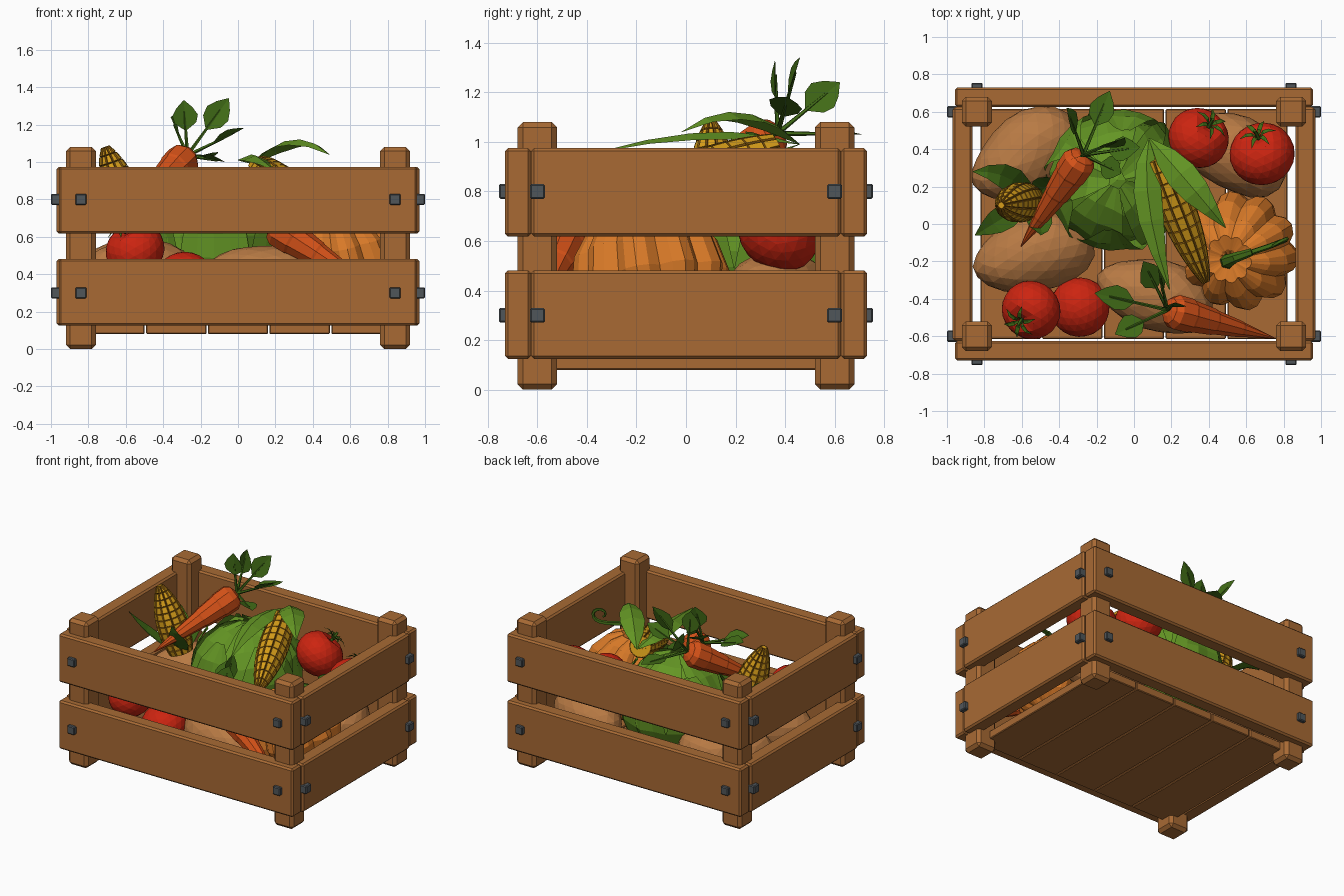
import bpy, bmesh, math, random
from mathutils import Vector, Matrix

if "Cube" in bpy.data.objects:
    bpy.data.objects.remove(bpy.data.objects["Cube"])
random.seed(4)
V = Vector


def material(name, *srgb):
    col = [((c / 255 + 0.055) / 1.055) ** 2.4 for c in srgb] + [1]
    m = bpy.data.materials.new(name)
    m.use_nodes = True
    m.diffuse_color = col
    m.node_tree.nodes["Principled BSDF"].inputs["Base Color"].default_value = col
    return m


WOOD = material("crate wood", 168, 106, 52)
METAL = material("bolt metal", 80, 86, 90)
RED = material("tomato red", 204, 36, 16)
LEAF = material("leaf green", 64, 106, 22)
CABBAGE = material("cabbage green", 100, 150, 36)
CARROT = material("carrot orange", 214, 82, 24)
CORN = material("corn yellow", 218, 160, 26)
SEAM = material("corn seam", 140, 92, 14)
PUMPKIN = material("pumpkin orange", 217, 122, 40)
POTATO = material("potato brown", 184, 122, 68)


def finish(name, bm, *mats):
    me = bpy.data.meshes.new(name)
    bm.to_mesh(me)
    bm.free()
    for m in mats:
        me.materials.append(m)
    ob = bpy.data.objects.new(name, me)
    bpy.context.collection.objects.link(ob)
    return ob


def box(name, centre, size, mat, bevel=0.012):
    bm = bmesh.new()
    bmesh.ops.create_cube(bm, size=1, matrix=Matrix.Translation(centre) @ Matrix.Diagonal((*size, 1)))
    bmesh.ops.bevel(bm, geom=bm.edges[:], offset=bevel, segments=1, affect='EDGES')
    finish(name, bm, mat)


def rings(centres, dirs, radii, sides, ribs=(1,)):
    """Skin circles placed along a path; ribs repeats radius factors around each circle."""
    bm = bmesh.new()
    u = dirs[0].orthogonal().normalized()
    loops = []
    for c, d, r in zip(centres, dirs, radii):
        d = d.normalized()
        u = (u - d * u.dot(d)).normalized()
        w = d.cross(u)
        angles = [math.tau * j / sides for j in range(sides)]
        loops.append([bm.verts.new(c + (u * math.cos(a) + w * math.sin(a)) * r * ribs[j % len(ribs)])
                      for j, a in enumerate(angles)])
    for a, b in zip(loops, loops[1:]):
        for j in range(sides):
            k = (j + 1) % sides
            bm.faces.new((a[j], a[k], b[k], b[j]))
    bm.faces.new(loops[0][::-1])
    bm.faces.new(loops[-1])
    return bm


def lathe(p0, p1, profile, sides, ribs=(1,)):
    """Profile pairs are (position along the axis 0..1, radius)."""
    p0, p1 = V(p0), V(p1)
    return rings([p0.lerp(p1, t) for t, r in profile], [p1 - p0] * len(profile),
                 [r for t, r in profile], sides, ribs)


def tube(name, pts, r0, r1, mat, sides=5):
    pts = [V(p) for p in pts]
    n = len(pts) - 1
    dirs = [pts[min(i + 1, n)] - pts[max(i - 1, 0)] for i in range(n + 1)]
    finish(name, rings(pts, dirs, [r0 + (r1 - r0) * i / n for i in range(n + 1)], sides), mat)


def leaf(name, base, mid, tip, width, mat, hint=(0, 0, 1), fold=0.25, rows=5):
    """Pointed folded blade passing base, mid and tip."""
    base, mid, tip = V(base), V(mid), V(tip)
    ctrl = mid * 2 - (base + tip) / 2
    bm = bmesh.new()
    prev = None
    for i in range(rows + 1):
        t = i / rows
        c = base * (1 - t) ** 2 + ctrl * 2 * t * (1 - t) + tip * t * t
        d = ((ctrl - base) * (1 - t) + (tip - ctrl) * t).normalized()
        side = d.cross(V(hint)).normalized()
        up = side.cross(d)
        w = width * max(math.sin(math.pi * t ** 0.85), 0.03)
        row = [bm.verts.new(p) for p in (c - side * w + up * w * fold, c, c + side * w + up * w * fold)]
        if prev:
            for j in range(2):
                bm.faces.new((prev[j], prev[j + 1], row[j + 1], row[j]))
        prev = row
    finish(name, bm, mat)


# Crate: posts, slats, bolts and floor
for sx, lr in ((1, "left"), (-1, "right")):
    for sy, fb in ((-1, "front"), (1, "back")):
        box(f"post_{fb}_{lr}", (0.84 * sx, 0.6 * sy, 0.54), (0.16, 0.16, 1.08), WOOD, 0.022)
        for z in (0.3, 0.8):
            box(f"bolt_{fb}_{lr}", (0.84 * sx, 0.725 * sy, z), (0.06, 0.06, 0.06), METAL, 0.006)
            box(f"side_bolt_{fb}_{lr}", (0.965 * sx, 0.6 * sy, z), (0.07, 0.06, 0.06), METAL, 0.006)
for z, level in ((0.303, "lower"), (0.796, "upper")):
    for s, fb, lr in ((-1, "front", "right"), (1, "back", "left")):
        box(f"slat_{fb}_{level}", (0, 0.678 * s, z), (1.915, 0.105, 0.357), WOOD)
        box(f"slat_{lr}_{level}", (0.917 * s, 0, z), (0.105, 1.25, 0.357), WOOD)
for i in range(5):
    box(f"floor_plank_{i}", (0.33 * (i - 2), 0, 0.11), (0.322, 1.23, 0.06), WOOD, 0.005)


# Potatoes
def potato(centre, size, turn):
    bm = bmesh.new()
    bmesh.ops.create_icosphere(bm, subdivisions=3, radius=1)
    for v in bm.verts:
        v.co *= 1 + 0.05 * math.sin(3 * v.co.x + 2 * v.co.y + turn) + random.uniform(-0.01, 0.01)
        v.co.y *= 1 + 0.12 * v.co.x
    bm.transform(Matrix.Translation(centre) @ Matrix.Rotation(math.radians(turn), 4, 'Z') @ Matrix.Diagonal((*size, 1)))
    finish("potato", bm, POTATO)


potato((-0.58, 0.37, 0.38), (0.31, 0.21, 0.21), 30)
potato((-0.54, -0.16, 0.38), (0.32, 0.21, 0.21), 12)
potato((0.11, -0.38, 0.36), (0.31, 0.19, 0.2), -20)
potato((0.53, 0.38, 0.36), (0.31, 0.2, 0.2), -25)


# Tomatoes with calyx
def tomato(centre, r, axis):
    bm = bmesh.new()
    bmesh.ops.create_icosphere(bm, subdivisions=3, radius=r)
    for v in bm.verts:
        v.co.z *= 0.9
        if v.co.z > 0:
            v.co.z -= 0.25 * r * max(0, 1 - v.co.xy.length / (0.5 * r))
    axis = V(axis)
    place = Matrix.Translation(centre) @ axis.to_track_quat('Z', 'Y').to_matrix().to_4x4()
    bm.transform(place)
    finish("tomato", bm, RED)
    crown = 0.72 * r
    tube("tomato_stem", [place @ V((0, 0, crown)), place @ V((0.01, 0, crown + 0.07))], 0.012, 0.009, LEAF)
    for i in range(6):
        a = math.tau * i / 6
        p = [place @ V((d * math.cos(a), d * math.sin(a), z))
             for d, z in ((0.005, crown + 0.01), (0.045, crown + 0.045), (0.1, crown + 0.03))]
        leaf("tomato_calyx", *p, 0.014, LEAF, hint=axis, rows=3)


tomato((-0.55, -0.46, 0.53), 0.16, (-0.4, -0.4, 0.75))
tomato((-0.29, -0.445, 0.375), 0.16, (0.2, 0.2, -1))
tomato((0.345, 0.46, 0.72), 0.165, (0.45, 0.5, 0.75))
tomato((0.685, 0.375, 0.64), 0.175, (-0.15, 0.65, 0.75))


# Cabbage: round heart wrapped in rings of leaves
heart = V((-0.09, 0.235, 0.56))
bm = bmesh.new()
bmesh.ops.create_icosphere(bm, subdivisions=2, radius=0.35, matrix=Matrix.Translation(heart))
finish("cabbage_heart", bm, CABBAGE)
for count, low, high, half, r0, flare in ((6, -70, 48, 0.52, 0.365, 0.035), (5, -30, 84, 0.46, 0.36, 0.01)):
    for k in range(count):
        bm = bmesh.new()
        spin = Matrix.Rotation(math.tau * (k + 0.4) / count, 3, 'Z')
        prev = None
        for i in range(7):
            t = i / 6
            lat = math.radians(low + (high - low) * t)
            row = []
            for s in (-1, -0.5, 0, 0.5, 1):
                b = s * half * math.sin(math.pi * (0.15 + 0.82 * t)) ** 0.7
                r = r0 + flare * t * t + 0.012 * s * s + 0.008 * math.sin(5 * s + 4 * t)
                p = V((math.cos(b) * math.cos(lat), math.sin(b), math.cos(b) * math.sin(lat)))
                row.append(bm.verts.new(heart + spin @ p * r))
            if prev:
                for j in range(4):
                    bm.faces.new((prev[j], prev[j + 1], row[j + 1], row[j]))
            prev = row
        finish("cabbage_leaf", bm, CABBAGE)

# Pumpkin with ribs, stem and curling tendril
outline = [(0.06, 0.03), (0.0, 0.12), (0.07, 0.21), (0.25, 0.29), (0.48, 0.325),
           (0.7, 0.295), (0.88, 0.22), (0.97, 0.13), (0.94, 0.05), (0.9, 0.015)]
finish("pumpkin", lathe((0.62, -0.1, 0.17), (0.5, -0.19, 0.74), outline, 40, (0.85, 0.96, 1, 0.96)), PUMPKIN)
tube("pumpkin_stem", [(0.5, -0.2, 0.67), (0.5, -0.2, 0.74), (0.54, -0.18, 0.79), (0.63, -0.15, 0.8)], 0.045, 0.02, LEAF, 6)
curl = [(0.63, -0.15, 0.8), (0.72, -0.12, 0.79)]
for i in range(12):
    a = -math.pi / 2 + i * 0.52
    r = 0.055 - 0.003 * i
    curl.append((0.77 + r * math.cos(a), -0.1 + 0.02 * math.cos(a), 0.85 + r * math.sin(a)))
tube("pumpkin_tendril", curl, 0.016, 0.007, LEAF)


# Corn cobs with raised kernels
def corn(p0, p1, r):
    shape = [(i / 11, r * max(0.15, math.sin(math.pi * (0.22 + 0.76 * i / 11)) ** 0.7)) for i in range(12)]
    bm = lathe(p0, p1, shape, 12)
    bmesh.ops.recalc_face_normals(bm, faces=bm.faces)
    kernels = [f for f in bm.faces if len(f.verts) == 4]
    rim = bmesh.ops.inset_individual(bm, faces=kernels, thickness=0.005, depth=0.009)["faces"]
    for f in rim:
        f.material_index = 1
    finish("corn_cob", bm, CORN, SEAM)


corn((0.12, 0.36, 0.96), (0.385, -0.31, 0.76), 0.095)
husk = (0.08, 0.46, 0.99)
leaf("corn_husk", husk, (0.29, 0.22, 1.12), (0.49, -0.02, 1.04), 0.085, CABBAGE, fold=-0.4)
leaf("corn_husk", husk, (0.08, 0.1, 1.04), (0.19, -0.35, 0.96), 0.075, CABBAGE, fold=-0.4)
leaf("corn_husk", husk, (0.19, 0.15, 0.86), (0.27, -0.12, 0.78), 0.1, CABBAGE)
corn((-0.55, 0.125, 0.62), (-0.71, 0.1, 1.08), 0.1)
for mid, tip in (((-0.68, 0.25, 0.82), (-0.86, 0.28, 0.88)), ((-0.72, 0.02, 0.74), (-0.85, -0.06, 0.91)),
                 ((-0.5, 0.0, 0.75), (-0.5, -0.06, 0.9)), ((-0.47, 0.2, 0.75), (-0.42, 0.24, 0.9))):
    leaf("corn_husk", (-0.54, 0.13, 0.6), mid, tip, 0.07, LEAF)


# Carrots with leafy tops
def carrot(top, tip, r, tops):
    shape = [(0, 0.35), (0.02, 0.75), (0.07, 1), (0.2, 0.98), (0.22, 0.92), (0.42, 0.76),
             (0.44, 0.7), (0.68, 0.47), (0.7, 0.42), (0.9, 0.17), (1, 0.03)]
    finish("carrot", lathe(top, tip, [(t, k * r) for t, k in shape], 9), CARROT)
    top = V(top)
    for end, hint in tops:
        end = V(end)
        joint = top.lerp(end, 0.45)
        tube("carrot_stalk", [top, joint, top.lerp(end, 0.8)], 0.011, 0.005, LEAF)
        leaf("carrot_leaf", joint, joint.lerp(end, 0.5), end, 0.07, LEAF, hint, 0.2, 4)


up, front, side = (0, 0.3, 1), (0.1, -1, 0.2), (1, 0, 0.3)
carrot((-0.27, 0.37, 1.035), (-0.605, -0.12, 0.7), 0.093,
       [((-0.29, 0.36, 1.33), front), ((-0.05, 0.46, 1.34), front), ((0.03, 0.41, 1.18), up),
        ((-0.36, 0.62, 1.24), side), ((-0.13, 0.71, 1.03), up), ((-0.07, 0.27, 1.0), up)])
carrot((0.18, -0.46, 0.66), (0.75, -0.61, 0.3), 0.095,
       [((-0.21, -0.37, 0.8), up), ((0.05, -0.2, 0.84), up), ((-0.1, -0.59, 0.74), up),
        ((0.13, -0.24, 0.93), side), ((0.22, -0.42, 0.93), front)])
